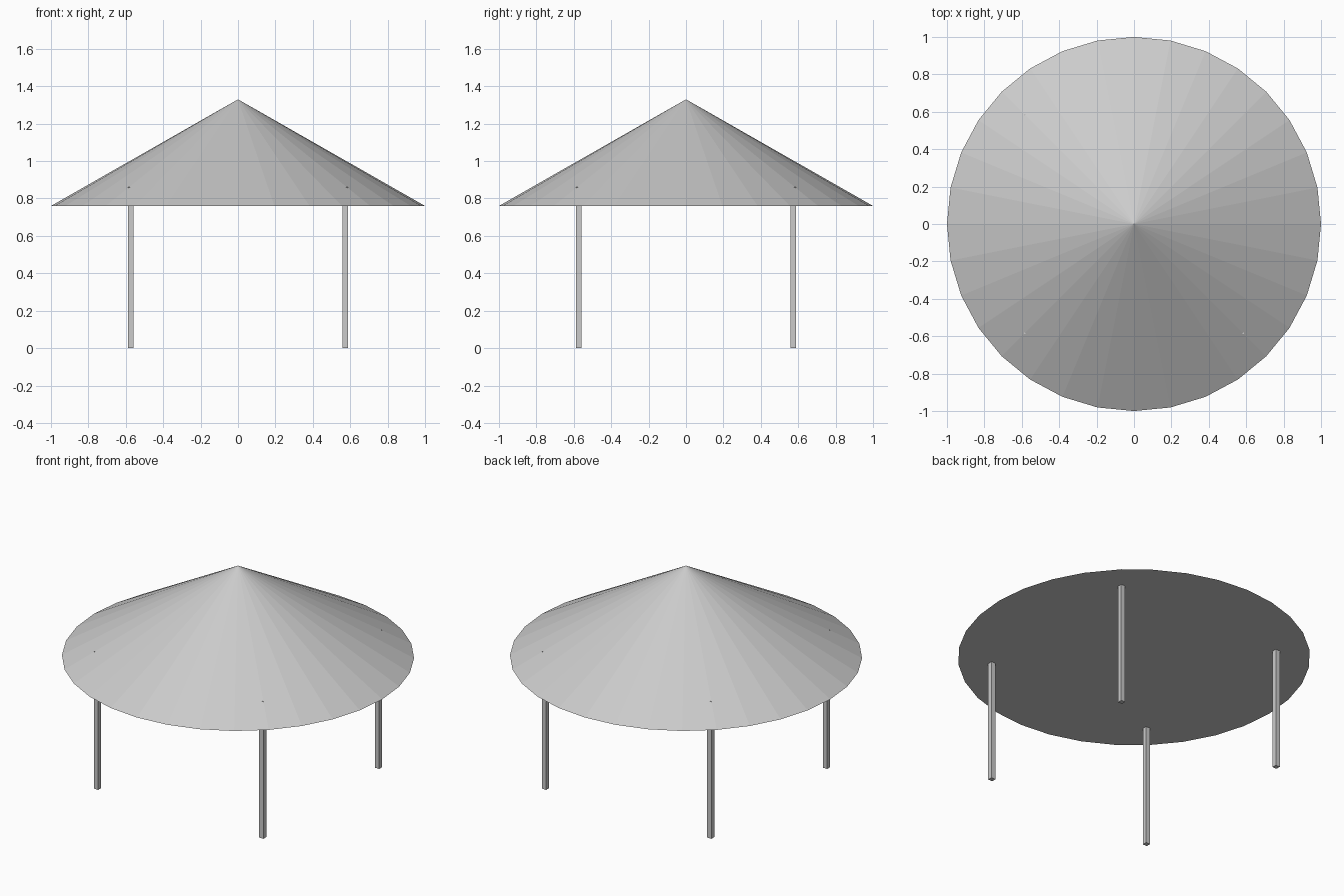
import bpy

if "Cube" in bpy.data.objects:
    bpy.data.objects.remove(bpy.data.objects["Cube"])

ROOF_BASE, ROOF_TOP = 0.76, 1.33
POST_OFFSET, POST_WIDTH, POST_HEIGHT = 0.573, 0.029, 0.86

# Conical roof with a closed underside
bpy.ops.mesh.primitive_cone_add(
    vertices=32, radius1=1.0, radius2=0.0, depth=ROOF_TOP - ROOF_BASE,
    location=(0, 0, (ROOF_BASE + ROOF_TOP) / 2))
bpy.context.object.name = "roof"


def add_post(name, sx, sy):
    """Square post running from the ground up into the roof."""
    bpy.ops.mesh.primitive_cube_add(
        size=1, location=(sx * POST_OFFSET, sy * POST_OFFSET, POST_HEIGHT / 2))
    post = bpy.context.object
    post.name = name
    post.scale = (POST_WIDTH, POST_WIDTH, POST_HEIGHT)
    bpy.ops.object.transform_apply(location=False, rotation=False, scale=True)


# Four corner posts
for side_y, sy in (("front", -1), ("back", 1)):
    for side_x, sx in (("left", -1), ("right", 1)):
        add_post(f"{side_y}_{side_x}_post", sx, sy)
